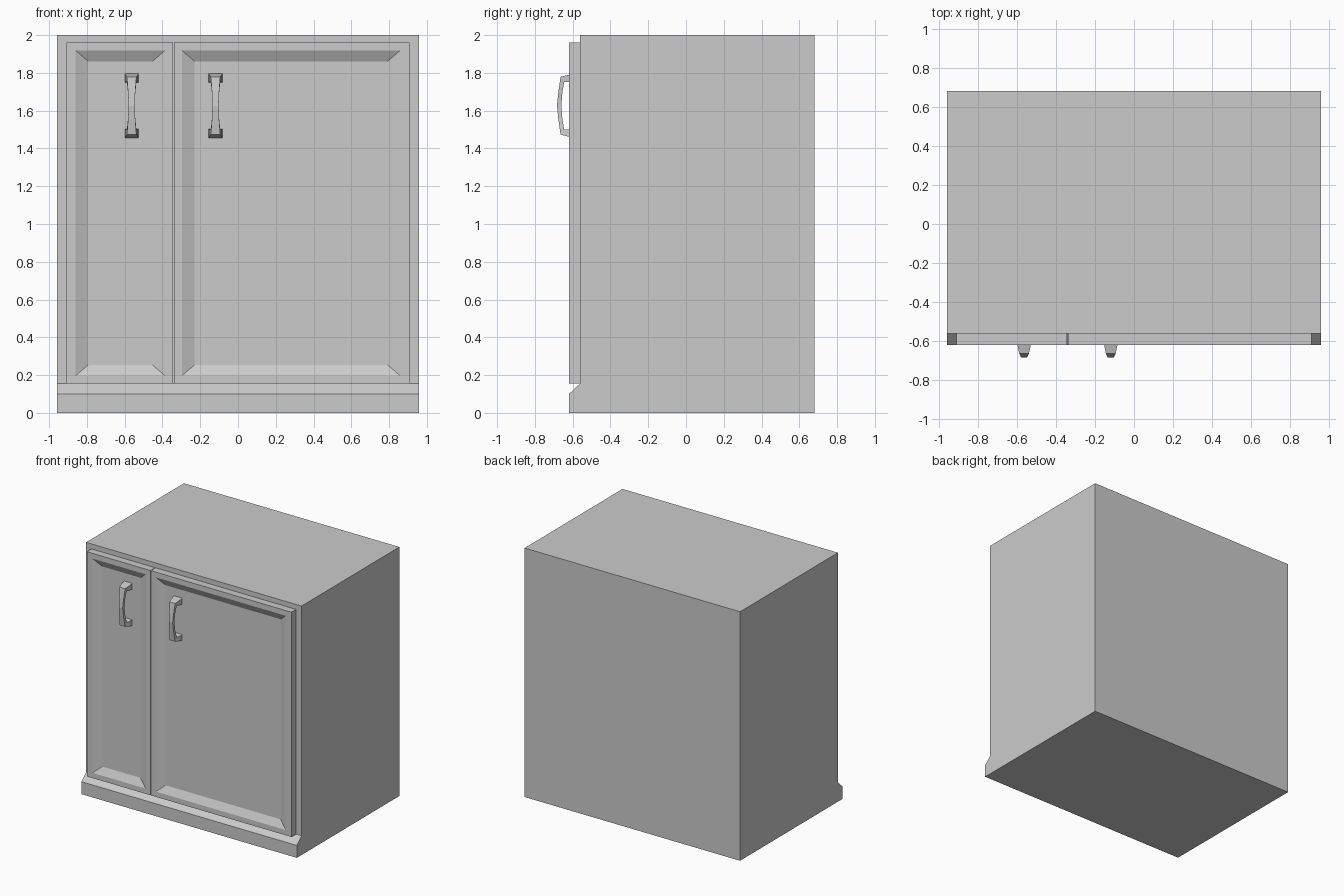
import bpy

if "Cube" in bpy.data.objects:
    bpy.data.objects.remove(bpy.data.objects["Cube"])

def make_object(name, verts, faces):
    mesh = bpy.data.meshes.new(name)
    mesh.from_pydata(verts, [], faces)
    obj = bpy.data.objects.new(name, mesh)
    bpy.context.collection.objects.link(obj)
    import bmesh
    bm = bmesh.new()
    bm.from_mesh(mesh)
    bmesh.ops.recalc_face_normals(bm, faces=bm.faces)
    bm.to_mesh(mesh)
    bm.free()
    return obj

def loft(name, rings):
    """Skin a list of equal-length rings and cap both ends."""
    n = len(rings[0])
    verts = [p for ring in rings for p in ring]
    faces = [tuple(range(n)), tuple(range(len(verts) - n, len(verts)))]
    for r in range(len(rings) - 1):
        for i in range(n):
            j = (i + 1) % n
            faces.append((r * n + i, r * n + j, (r + 1) * n + j, (r + 1) * n + i))
    return make_object(name, verts, faces)

# Cabinet body with chamfered plinth, as a side profile (y, z) extruded along x
profile = [(0.681, 0), (0.681, 2), (-0.561, 2), (-0.561, 0.155), (-0.62, 0.1), (-0.62, 0)]
loft("cabinet_body", [[(x, y, z) for y, z in profile] for x in (-0.957, 0.957)])

# Doors with bevelled recessed panels
def door(name, x0, x1, outer0, outer1):
    def ring(a, b, y, z0, z1):
        return [(a, y, z0), (b, y, z0), (b, y, z1), (a, y, z1)]
    loft(name, [
        ring(x0, x1, -0.561, 0.155, 1.96),
        ring(x0, x1, -0.62, 0.155, 1.96),
        ring(outer0, outer1, -0.62, 0.197, 1.918),
        ring(outer0 + 0.066, outer1 - 0.066, -0.59, 0.254, 1.861),
    ])

door("left_door", -0.909, -0.343, -0.859, -0.387)
door("right_door", -0.339, 0.909, -0.296, 0.858)

# Bow handles: stations of (outer y, outer dz, inner y, inner dz, half width)
half = [
    (-0.590, 0.170, -0.590, 0.122, 0.036),
    (-0.620, 0.164, -0.620, 0.125, 0.034),
    (-0.664, 0.153, -0.645, 0.125, 0.025),
    (-0.676, 0.070, -0.655, 0.065, 0.019),
    (-0.683, 0.000, -0.660, 0.000, 0.016),
]
stations = half + [(a, -b, c, -d, w) for a, b, c, d, w in reversed(half[:-1])]

def handle(name, cx, cz=1.626):
    loft(name, [[(cx - w, oy, cz + oz), (cx + w, oy, cz + oz),
                 (cx + w, iy, cz + iz), (cx - w, iy, cz + iz)]
                for oy, oz, iy, iz, w in stations])

handle("left_handle", -0.563)
handle("right_handle", -0.119)
